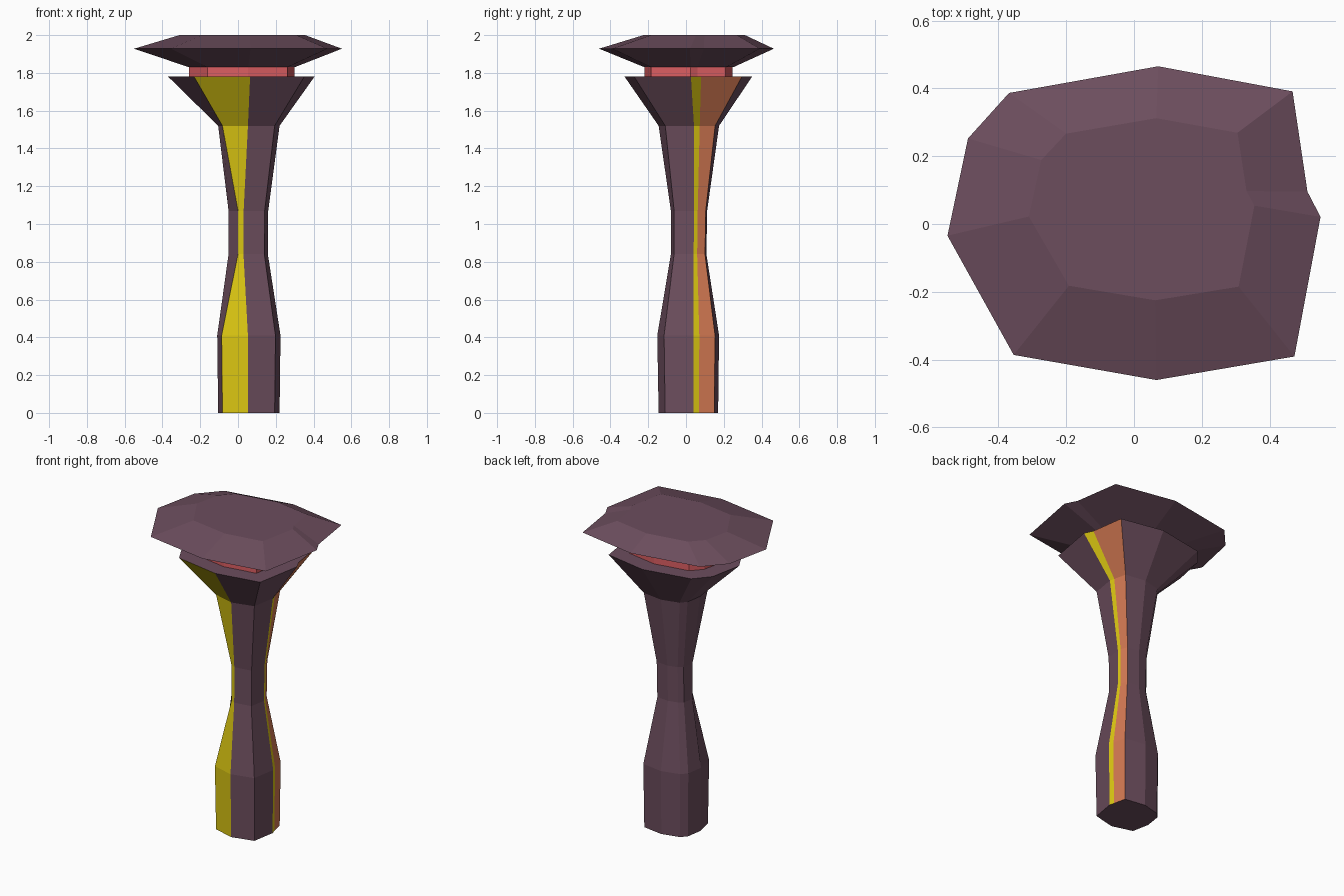
import bpy
import bmesh

if "Cube" in bpy.data.objects:
    bpy.data.objects.remove(bpy.data.objects["Cube"])


def material(name, rgb):
    m = bpy.data.materials.new(name)
    m.diffuse_color = (*rgb, 1.0)
    m.use_nodes = True
    m.node_tree.nodes["Principled BSDF"].inputs["Base Color"].default_value = m.diffuse_color
    return m


PLUM = material("plum", (0.15, 0.075, 0.11))
YELLOW = material("yellow", (0.71, 0.57, 0.006))
ORANGE = material("orange", (0.65, 0.19, 0.085))
RED = material("coral red", (0.70, 0.11, 0.12))

# Ten-sided cross-sections in a -1..1 box, counter-clockwise from the right corner
FLARE = [(1, .04), (.93, .20), (.85, .84), (.13, 1), (-.67, .83),
         (-.89, .54), (-1, -.08), (-.645, -.84), (.12, -1), (.86, -.85)]
STEM = [(1, .17), (.95, .36), (.84, .87), (.0, 1), (-.70, .82),
        (-.90, .60), (-1, -.05), (-.86, -.76), (-.03, -1), (.84, -.78)]
WAIST = [(1, .28), (.95, .48), (.78, .92), (.0, 1), (-.60, .84),
         (-.85, .60), (-1, -.10), (-.52, -.86), (-.24, -1), (.82, -.82)]


def loft(name, rings, mats, stripes=None):
    """Skin stacked rings (profile, z, xmin, xmax, ymin, ymax); stripes = {side: material}."""
    bm = bmesh.new()
    loops = []
    for prof, z, x0, x1, y0, y1 in rings:
        cx, cy, hx, hy = (x0 + x1) / 2, (y0 + y1) / 2, (x1 - x0) / 2, (y1 - y0) / 2
        loops.append([bm.verts.new((cx + px * hx, cy + py * hy, z)) for px, py in prof])
    n = len(loops[0])
    for low, high in zip(loops, loops[1:]):
        for i in range(n):
            j = (i + 1) % n
            f = bm.faces.new((low[i], low[j], high[j], high[i]))
            f.material_index = (stripes or {}).get(i, 0)
    bm.faces.new(loops[0][::-1])
    bm.faces.new(loops[-1])
    mesh = bpy.data.meshes.new(name)
    bm.to_mesh(mesh)
    bm.free()
    for m in mats:
        mesh.materials.append(m)
    obj = bpy.data.objects.new(name, mesh)
    bpy.context.collection.objects.link(obj)
    return obj


# Waisted stem flaring into a funnel, with painted side strips
loft("stem", [
    (STEM, 0.00, -.105, .22, -.145, .17),
    (STEM, 0.41, -.11, .225, -.152, .175),
    (WAIST, 0.84, -.05, .158, -.08, .108),
    (WAIST, 1.07, -.05, .16, -.08, .112),
    (STEM, 1.52, -.105, .22, -.145, .175),
    (FLARE, 1.78, -.37, .405, -.325, .35),
], [PLUM, YELLOW, ORANGE], {0: 1, 1: 2, 7: 1})

# Coloured neck between the funnel and the cap
loft("neck", [
    (FLARE, 1.775, -.26, .30, -.22, .247),
    (FLARE, 1.835, -.26, .30, -.22, .247),
], [RED])

# Wide bevelled cap
loft("cap", [
    (FLARE, 1.83, -.26, .30, -.22, .25),
    (FLARE, 1.928, -.55, .55, -.46, .465),
    (FLARE, 2.00, -.31, .355, -.225, .312),
], [PLUM])
